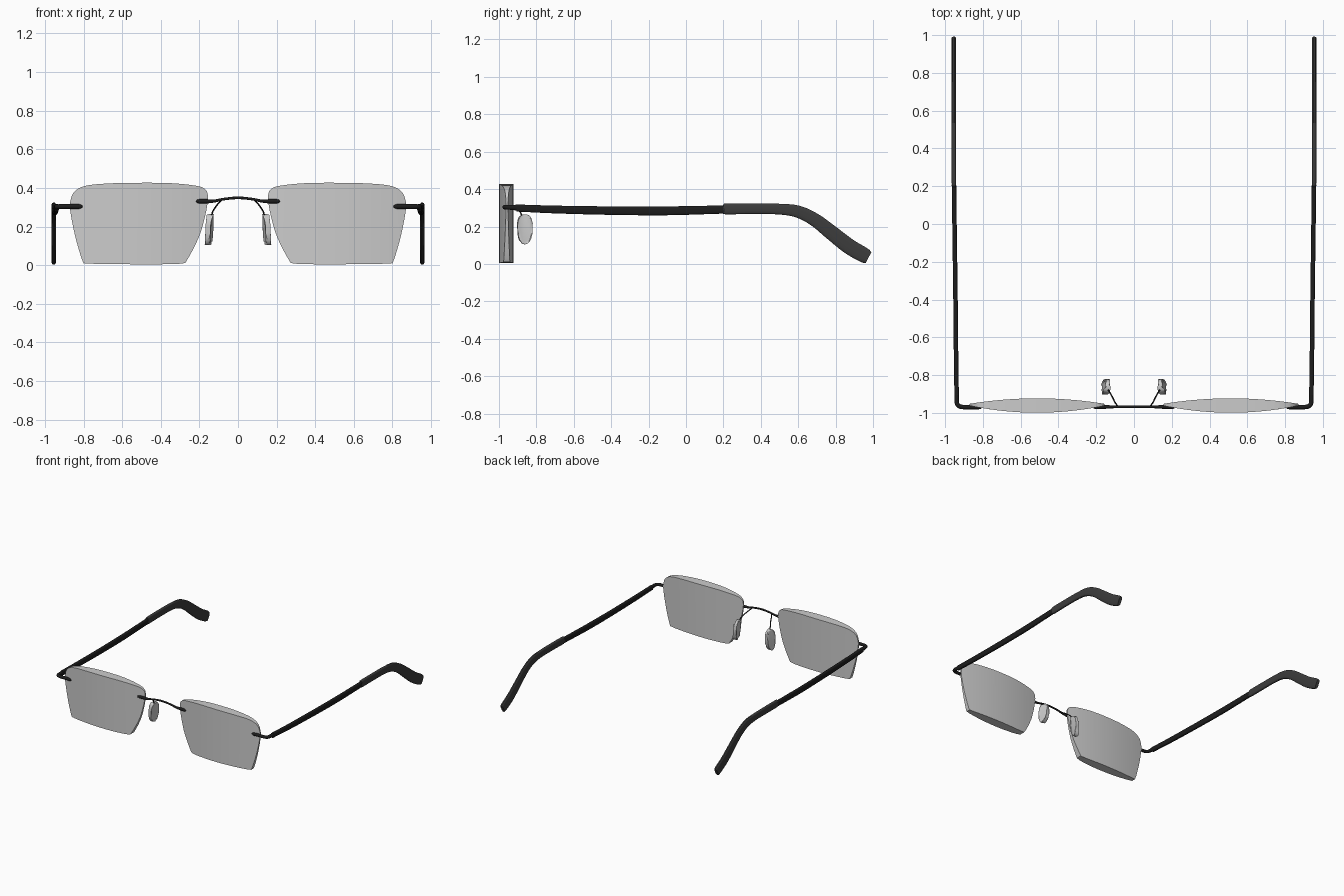
import bpy, bmesh, math
from mathutils import Vector

if "Cube" in bpy.data.objects:
    bpy.data.objects.remove(bpy.data.objects["Cube"])


def material(name, v):
    m = bpy.data.materials.new(name)
    m.diffuse_color = (v, v, v, 1)
    m.use_nodes = True
    m.node_tree.nodes["Principled BSDF"].inputs["Base Color"].default_value = m.diffuse_color
    return m


BLACK = material("black", 0.012)
DARK = material("dark_grey", 0.045)


def spline(pts, n, closed=False):
    """Catmull-Rom interpolation of points of any dimension."""
    p = [Vector(q) for q in pts]
    k = len(p)
    p = [p[-1]] + p + p[:2] if closed else [2 * p[0] - p[1]] + p + [2 * p[-1] - p[-2]]
    out = []
    for i in range(1, k + (1 if closed else 0)):
        a, b, c, d = p[i - 1:i + 3]
        for j in range(n):
            t = j / n
            out.append((2 * b + (c - a) * t + (2 * a - 5 * b + 4 * c - d) * t * t
                        + (3 * b - a - 3 * c + d) * t ** 3) / 2)
    if not closed:
        out.append(p[-2])
    return out


def finish(name, bm, mat=None, mirror=True, angle=35):
    bmesh.ops.recalc_face_normals(bm, faces=bm.faces)
    me = bpy.data.meshes.new(name)
    bm.to_mesh(me)
    bm.free()
    ob = bpy.data.objects.new(name, me)
    bpy.context.collection.objects.link(ob)
    if mat:
        me.materials.append(mat)
    bpy.context.view_layer.objects.active = ob
    ob.select_set(True)
    bpy.ops.object.shade_smooth_by_angle(angle=math.radians(angle))
    ob.select_set(False)
    if mirror:
        ob.modifiers.new("mirror", 'MIRROR').use_mirror_merge = False
    return ob


def sweep(name, pts, mat=BLACK, n=6, sides=16, power=1.0, mirror=True):
    """Tube through (x, y, z, half width, half height); power < 1 squares the section."""
    path = spline(pts, n)
    pos = [Vector(q[:3]) for q in path]
    bm = bmesh.new()
    rings = []
    for i, q in enumerate(path):
        t = (pos[min(i + 1, len(pos) - 1)] - pos[max(i - 1, 0)]).normalized()
        side = t.cross(Vector((0, 0, 1))).normalized()
        up = side.cross(t)
        ring = []
        for s in range(sides):
            a = 2 * math.pi * (s + 0.5) / sides
            c, d = math.cos(a), math.sin(a)
            ring.append(bm.verts.new(pos[i] + side * q[3] * math.copysign(abs(c) ** power, c)
                                     + up * q[4] * math.copysign(abs(d) ** power, d)))
        rings.append(ring)
    for r0, r1 in zip(rings, rings[1:]):
        for s in range(sides):
            e = (s + 1) % sides
            bm.faces.new((r0[s], r0[e], r1[e], r1[s]))
    bm.faces.new(rings[0])
    bm.faces.new(rings[-1])
    return finish(name, bm, mat, mirror)


# Lenses: outline cut into vertical strips, bulged front and back
outline = [(.29, .009), (.40, .005), (.55, .005), (.70, .007), (.785, .010), (.806, .025),
           (.843, .15), (.869, .285), (.866, .34), (.845, .383), (.79, .411), (.68, .423),
           (.52, .427), (.35, .425), (.22, .412), (.175, .397), (.157, .37), (.158, .32),
           (.175, .235), (.205, .14), (.262, .03)]
bm = bmesh.new()
bm.faces.new([bm.verts.new((p[0], 0, p[1])) for p in spline(outline, 4, True)])
X0, X1, STRIPS = .156, .870, 28
for i in range(1, STRIPS):
    bmesh.ops.bisect_plane(bm, geom=bm.verts[:] + bm.edges[:] + bm.faces[:], dist=1e-5,
                           plane_co=(X0 + (X1 - X0) * i / STRIPS, 0, 0), plane_no=(1, 0, 0))
front = bm.verts[:]
ext = bmesh.ops.extrude_face_region(bm, geom=bm.faces[:], use_keep_orig=True)
back = [g for g in ext["geom"] if isinstance(g, bmesh.types.BMVert)]
for verts, edge, bulge in ((front, -.962, -.037), (back, -.952, .029)):
    for v in verts:
        t = (v.co.x - (X0 + X1) / 2) / ((X1 - X0) / 2)
        v.co.y = edge + bulge * (1 - t * t)
finish("lens", bm)

# Bridge wire with thicker pins over the lenses
half = [(.218, .331, .005), (.205, .331, .011), (.16, .331, .011), (.12, .333, .008),
        (.07, .343, .007)]
bridge = [(-x, -.968, z, r, r) for x, z, r in half] + [(0, -.968, .349, .007, .007)]
bridge += [(x, -.968, z, r, r) for x, z, r in reversed(half)]
sweep("bridge", bridge, mirror=False)

# Nose pad arms
arm = [(.085, -.966, .338), (.10, -.945, .322), (.115, -.915, .303), (.132, -.885, .275),
       (.140, -.872, .235)]
sweep("nose_pad_arm", [p + (.004, .004) for p in arm], sides=10)

# Nose pads: thin rounded discs, leaning outward at the bottom
bm = bmesh.new()
bmesh.ops.create_cone(bm, cap_ends=True, segments=32, radius1=1, radius2=1, depth=1)
for v in bm.verts:
    c, s, h = v.co.x, v.co.y, v.co.z
    y = .040 * math.copysign(abs(c) ** .8, c) * (1 + .12 * s)
    z = .080 * math.copysign(abs(s) ** .9, s)
    v.co = Vector((.149 + h * .024 - z * .11 - y * .18, -.862 + y, .185 + z))
rim = [e for e in bm.edges if any(len(f.verts) > 4 for f in e.link_faces)]
bmesh.ops.bevel(bm, geom=rim, offset=.006, segments=3, affect='EDGES', profile=.5)
finish("nose_pad", bm)

# End pieces: pin on the lens, turning the corner to the temple
end = [(.805, .006), (.82, .012), (.86, .012), (.905, .012)]
sweep("end_piece", [(x, -.969, .304, r, r) for x, r in end]
      + [(.928, -.963, .304, .012, .012), (.938, -.945, .303, .012, .013),
         (.939, -.90, .301, .012, .016)])

# Temples
temple = [(.939, -.905, .299, .019), (.942, -.7, .291, .021), (.945, -.4, .285, .023),
          (.949, -.1, .284, .024), (.953, .205, .291, .022)]
sweep("temple", [(x, y, z, .012, h) for x, y, z, h in temple], power=.6)

# Temple tips bending down behind the ear
tip = [(.953, .203, .293, .024), (.953, .215, .294, .029), (.954, .35, .295, .029),
       (.954, .50, .293, .029), (.954, .60, .279, .033), (.954, .69, .235, .036),
       (.954, .78, .165, .040), (.954, .87, .095, .042), (.954, .95, .048, .041),
       (.954, .976, .034, .034)]
sweep("temple_tip", [(x, y, z, .012, h) for x, y, z, h in tip], DARK, power=.6)
